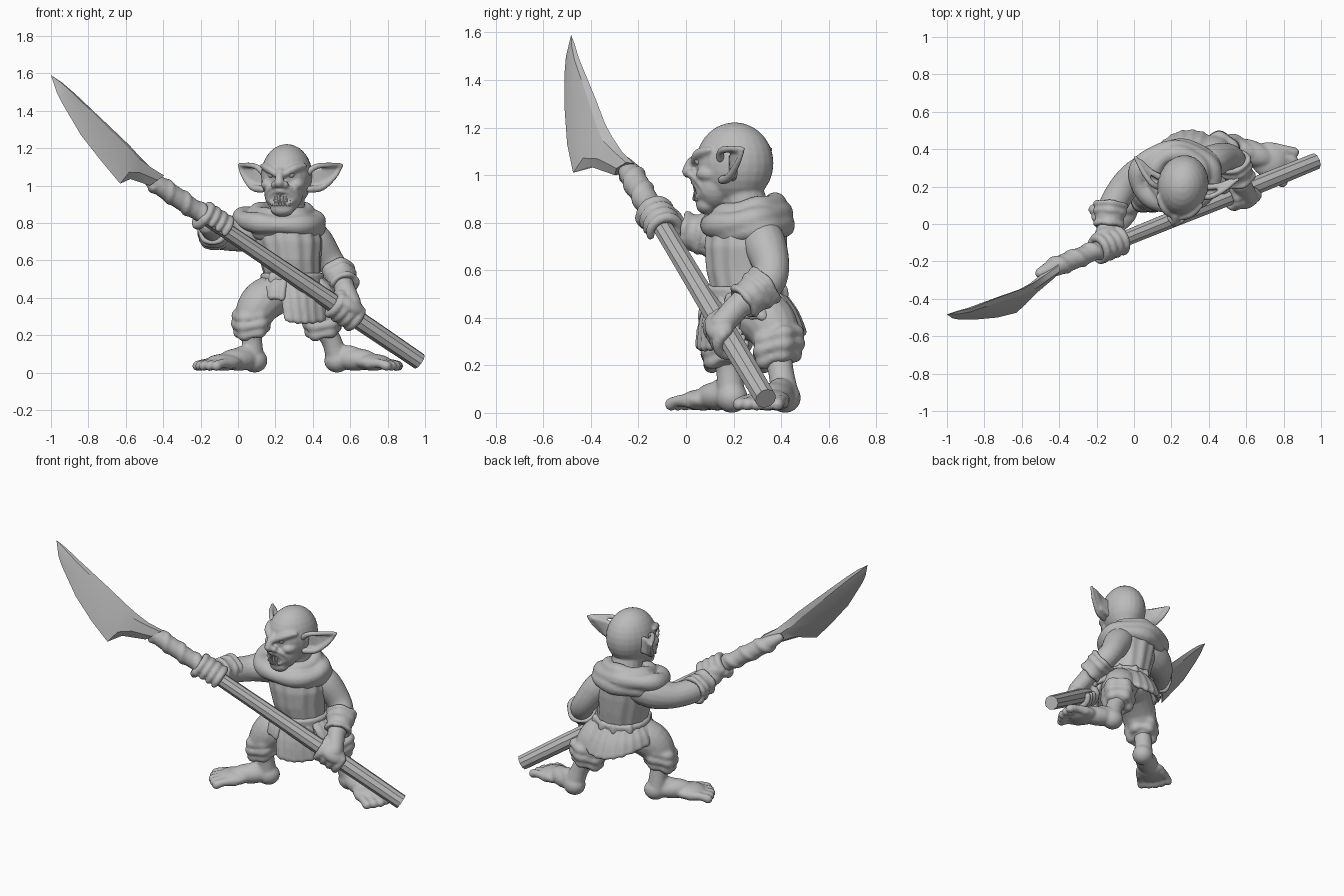
import bpy, bmesh, math
from math import sin, cos, pi, radians
from mathutils import Vector as V, Matrix

cube = bpy.data.objects.get("Cube")
if cube:
    bpy.data.objects.remove(cube, do_unlink=True)

mat = bpy.data.materials.new("stone grey")
mat.use_nodes = True
GREY = (0.5, 0.5, 0.5, 1)
mat.diffuse_color = GREY
mat.node_tree.nodes["Principled BSDF"].inputs["Base Color"].default_value = GREY


def finish(name, bm, voxel=0.0, angle=40, matrix=None):
    """Turn a bmesh into an object; a voxel size fuses its overlapping pieces."""
    if matrix:
        bm.transform(matrix)
    bmesh.ops.recalc_face_normals(bm, faces=bm.faces)
    me = bpy.data.meshes.new(name)
    bm.to_mesh(me)
    bm.free()
    me.materials.append(mat)
    me.polygons.foreach_set("use_smooth", [True] * len(me.polygons))
    me.set_sharp_from_angle(angle=radians(angle))
    ob = bpy.data.objects.new(name, me)
    bpy.context.collection.objects.link(ob)
    if voxel:
        r = ob.modifiers.new("fuse", 'REMESH')
        r.mode, r.voxel_size, r.use_smooth_shade = 'VOXEL', voxel, True
        s = ob.modifiers.new("soften", 'SMOOTH')
        s.factor, s.iterations = 0.5, 3


def skin(bm, rings):
    """Join equal rings of points into a capped skin."""
    rows = [[bm.verts.new(p) for p in ring] for ring in rings]
    n = len(rows[0])
    for a, b in zip(rows, rows[1:]):
        for i in range(n):
            bm.faces.new((a[i], a[(i + 1) % n], b[(i + 1) % n], b[i]))
    bm.faces.new(rows[0])
    bm.faces.new(rows[-1])


def blob(bm, c, r, rot=None, n=24):
    """Ellipsoid with radii r."""
    r = r if isinstance(r, tuple) else (r, r, r)
    m = Matrix.Translation(c) @ (rot or Matrix()) @ Matrix.Diagonal((*r, 1))
    lats = [pi * (k + .15) / 14.3 - pi / 2 for k in range(15)]
    skin(bm, [[m @ V((cos(t) * cos(2 * pi * i / n), cos(t) * sin(2 * pi * i / n), sin(t)))
               for i in range(n)] for t in lats])


def tube(bm, pts, n=16, sub=4, round_ends=True):
    """Smooth tapered tube through (x, y, z, radius) points."""
    P = [V(p) for p in pts]
    path = []
    for i in range(len(P) - 1):
        a, b, c, d = P[max(i - 1, 0)], P[i], P[i + 1], P[min(i + 2, len(P) - 1)]
        for k in range(sub):
            t = k / sub
            path.append(b + (c - a) * t / 2 + (a * 2 - b * 5 + c * 4 - d) * t * t / 2
                        + (b * 3 - a - c * 3 + d) * t ** 3 / 2)
    path.append(P[-1])
    rings, u, dirs = [], None, []
    for i, p in enumerate(path):
        t = (path[min(i + 1, len(path) - 1)] - path[max(i - 1, 0)]).to_3d().normalized()
        u = (u - t * u.dot(t)).normalized() if u else t.orthogonal().normalized()
        w = t.cross(u)
        dirs.append(t)
        rings.append([p.to_3d() + (u * cos(2 * pi * j / n) + w * sin(2 * pi * j / n)) * p.w
                      for j in range(n)])
    if round_ends:
        def cap(ring, p, t):
            c = p.to_3d()
            return [[c + t * p.w * sin(a) + (q - c) * cos(a) for q in ring] for a in (.5, 1, 1.4)]
        rings = cap(rings[0], P[0], -dirs[0])[::-1] + rings + cap(rings[-1], P[-1], dirs[-1])
    skin(bm, rings)


def ring(bm, c, rx, ry, r, tilt=(0, 0), wave=0, axis=None):
    """Closed roll of cloth; tilt raises it toward +x and +y."""
    q = V(axis).to_track_quat('Z', 'Y') if axis else None
    pts = []
    for i in range(25):
        a = 2 * pi * i / 24
        p = V((rx * cos(a), ry * sin(a), tilt[0] * cos(a) + tilt[1] * sin(a)))
        if q:
            p = q @ p
        pts.append((*(V(c) + p), r * (1 + wave * sin(a * 5))))
    tube(bm, pts, n=12, sub=2, round_ends=False)


# Polearm: shaft, binding and blade
BUTT, NECK = V((.97, .335, .06)), V((-.42, -.23, 1.0))
AXIS = (NECK - BUTT).normalized()


def on_shaft(x):
    return BUTT.lerp(NECK, (x - BUTT.x) / (NECK.x - BUTT.x))


bm = bmesh.new()
tube(bm, [(*on_shaft(x), r) for x, r in ((.97, .046), (.6, .05), (.2, .045), (-.2, .042), (-.42, .04))],
     n=10, round_ends=False)
finish("shaft", bm, angle=30)

bm = bmesh.new()
u = AXIS.orthogonal().normalized()
w = AXIS.cross(u)
tube(bm, [(*on_shaft(x), r) for x, r in ((-.18, .046), (-.3, .052), (-.42, .05), (-.5, .03))])
tube(bm, [(*(on_shaft(-.18 - .0085 * i) + (u * cos(i * .6) + w * sin(i * .6)) * .03), .03)
          for i in range(32)], n=10, sub=3)
finish("binding", bm, .009)

bm = bmesh.new()
TIP = V((-1, -.483, 1.59))
edges = [((-.94, -.468, 1.55), (-.97, -.505, 1.5)), ((-.87, -.45, 1.49), (-.94, -.51, 1.44)),
         ((-.69, -.38, 1.32), (-.84, -.51, 1.27)), ((-.58, -.34, 1.215), (-.73, -.5, 1.13)),
         ((-.53, -.31, 1.16), (-.63, -.475, 1.01)), ((-.47, -.27, 1.1), (-.575, -.4, 1.035)),
         ((-.4, -.22, 1.05), (-.47, -.3, 1.0))]
rows = []
for i, (a, b) in enumerate(edges):
    a, b = V(a), V(b)
    nrm = AXIS.cross(b - a).normalized() * (.01 + .003 * i)
    rows.append([a, a.lerp(b, .15) + nrm, a.lerp(b, .65) + nrm, b, a.lerp(b, .65) - nrm, a.lerp(b, .15) - nrm])
skin(bm, [[TIP + (p - TIP) * .02 for p in rows[0]]] + rows)
finish("blade", bm, angle=25)

# Head, modelled facing -y about its own centre and then turned
HEAD = Matrix.Translation((.26, .2, 1.05)) @ Matrix.Rotation(radians(-12), 4, 'Z')
bm = bmesh.new()
blob(bm, (0, .005, 0), (.137, .165, .172))
blob(bm, (0, -.075, -.09), (.105, .09, .11))
blob(bm, (0, -.11, -.175), (.065, .05, .042))
tube(bm, [(0, -.155, .03, .018), (0, -.185, 0, .02), (0, -.195, -.035, .027)])
tube(bm, [(0, .03, -.1, .09), (-.01, .06, -.22, .1)])
for s in (-1, 1):
    blob(bm, (s * .075, -.085, -.045), (.045, .06, .035))
    blob(bm, (s * .028, -.178, -.045), .02)
    tube(bm, [(s * .115, -.08, .055, .014), (s * .07, -.135, .04, .022), (s * .015, -.17, .005, .014)])
    tube(bm, [(s * .03, -.175, -.05, .01), (s * .075, -.135, -.08, .012), (s * .085, -.1, -.13, .01)])
    tube(bm, [(0, -.172, -.078, .014), (s * .04, -.155, -.085, .014), (s * .068, -.125, -.125, .012)])
    tube(bm, [(0, -.155, -.15, .014), (s * .04, -.145, -.145, .014), (s * .068, -.125, -.125, .012)])
finish("head", bm, .008, matrix=HEAD)

bm = bmesh.new()
for s in (-1, 1):
    blob(bm, (s * .052, -.136, .01), .02)
finish("eyes", bm, matrix=HEAD)

bm = bmesh.new()
for i in range(-3, 4):
    y, long = -.168 + abs(i) * .007, .045 if abs(i) == 2 else .03
    for z, way in ((-.085, -1), (-.15, 1)):
        tube(bm, [(i * .016, y, z, .009), (i * .016, y, z + way * long, .003)], n=8, sub=1)
finish("teeth", bm, matrix=HEAD)

for s, side in ((1, "left"), (-1, "right")):
    bm = bmesh.new()
    tip = (s * .28, .1, .06, .01)
    tube(bm, [(s * .12, -.03, .015, .018), (s * .16, -.02, .05, .016), (s * .22, .03, .06, .014), tip])
    tube(bm, [tip, (s * .25, .07, 0, .013), (s * .19, .02, -.06, .018), (s * .13, -.02, -.07, .02)])
    for k in range(9):
        f = k / 8
        tube(bm, [(s * .11, .02, .02 - .08 * f, .018), (s * .18, .04, .035 - .08 * f, .016),
                  (s * (.25 - .06 * f), .085 - .05 * f, .05 - .1 * f, .014)], n=10)
    finish(side + "_ear", bm, .008, matrix=HEAD)


# Tunic with vertical folds
bm = bmesh.new()
rings = []
for z, cx, cy, rx, ry in ((.44, .29, .26, .155, .145), (.52, .29, .255, .15, .15), (.6, .28, .25, .16, .165),
                          (.7, .27, .25, .18, .172), (.8, .25, .255, .18, .165), (.87, .24, .25, .1, .1)):
    ring_pts = []
    for i in range(96):
        a = 2 * pi * i / 96
        k = 1 + .03 * sin(13 * a)
        ring_pts.append(V((cx + rx * k * cos(a), cy + ry * k * sin(a), z)))
    rings.append(ring_pts)
skin(bm, rings)
finish("tunic", bm, .01)


# Skirt panels: side-by-side folds hanging from the belt, swept over an angle range
def panel(name, start, end, count, bottom):
    bm = bmesh.new()
    for i in range(count):
        f = i / (count - 1)
        a = radians(start + (end - start) * f)
        top = V((.29 + .15 * cos(a), .255 + .145 * sin(a), .5))
        low = V(bottom(f, a))
        mid = top.lerp(low, .5) + V((cos(a), sin(a), 0)) * .012
        r = .02 if i % 2 else .015
        tube(bm, [(*top, r), (*mid, r), (*low, r)], n=10, sub=3)
    finish(name, bm, .009)


panel("front_flap", -110, -35, 11,
      lambda f, a: (.26 + .2 * f, .055 + .1 * f * f, .29 - .015 * sin(pi * f)))
panel("front_skirt", -165, -105, 8,
      lambda f, a: (.29 + .21 * cos(a), .25 + .19 * sin(a), .42 - .02 * f))
panel("back_skirt", -30, 190, 33,
      lambda f, a: (.3 + .22 * cos(a), .26 + (.19 + .04 * sin(a)) * sin(a),
                    .41 - .07 * max(0, sin(a)) ** 2))

# Belt with loops
bm = bmesh.new()
for dz in (-.015, .015):
    ring(bm, (.29, .255, .5 + dz), .155, .152, .018)
for a in (-130, -75, 40, 75, 105, 140):
    a = radians(a)
    blob(bm, (.29 + .17 * cos(a), .255 + .165 * sin(a), .5), (.018, .018, .042))
finish("belt", bm, .009)

# Cowl of rolled cloth
bm = bmesh.new()
ring(bm, (.22, .25, .815), .2, .145, .052, (-.01, .025), .1)
ring(bm, (.235, .26, .855), .13, .115, .045, (0, .025), .1)
ring(bm, (.25, .275, .77), .17, .13, .05, (0, .02), .1)
blob(bm, (.235, .26, .81), (.17, .13, .06))
finish("cowl", bm, .01)


# Arms with bracers, and fists around the shaft
def arm(side, pts, bracer):
    bm = bmesh.new()
    tube(bm, pts)
    finish(side + "_arm", bm, .01)
    bm = bmesh.new()
    a, b = V(bracer[0]), V(bracer[1])
    tube(bm, [(*a, .085), (*a.lerp(b, .5), .08), (*b, .075)], round_ends=False)
    for f, r in ((0, .08), (.35, .076), (.95, .07)):
        ring(bm, a.lerp(b, f), r, r, .015, axis=b - a, wave=.2)
    finish(side + "_bracer", bm, .009)


def fist(side, x, toward, wrist):
    bm = bmesh.new()
    c = on_shaft(x)
    p = (V(toward) - AXIS * V(toward).dot(AXIS)).normalized()
    q = p.cross(AXIS)
    basis = Matrix((AXIS, p, q)).transposed().to_4x4()
    blob(bm, c + p * .055 + q * .015, (.085, .042, .06), basis)
    tube(bm, [(*wrist, .055), (*(c + p * .06), .052)])
    for k in range(4):
        o = c + AXIS * (.044 * (k - 1.5))
        tube(bm, [(*(o + (p * cos(a) + q * sin(a)) * .063), .026 - .0015 * i)
                  for i, a in enumerate((.3, 1, 1.8, 2.6, 3.4, 4.0))], n=10, sub=3)
    tube(bm, [(*(c + AXIS * .07 + (p * cos(a) - q * sin(a)) * .062), .025) for a in (.2, .9, 1.6, 2.3)])
    finish(side + "_hand", bm, .008)


arm("right", [(.13, .29, .76, .095), (.04, .26, .745, .1), (-.05, .2, .73, .08), (-.12, .08, .74, .075),
              (-.14, -.03, .765, .055)], ((-.125, .1, .745), (-.135, -.01, .765)))
fist("right", -.13, (0, .7, -.5), (-.14, -.02, .765))
arm("left", [(.36, .31, .76, .085), (.42, .335, .7, .09), (.49, .36, .6, .075), (.535, .33, .53, .07),
             (.57, .22, .45, .055)], ((.535, .33, .535), (.57, .24, .465)))
fist("left", .57, (.2, -.45, .8), (.57, .22, .45))


# Trousers, legs and feet
def leg(side, trouser, cuff, shin, heel, angle):
    bm = bmesh.new()
    blob(bm, (.29, .27, .42), (.14, .13, .09))
    tube(bm, trouser)
    c = V(cuff)
    for dz, r in ((-.025, .07), (.02, .083), (.065, .08)):
        ring(bm, c + V((0, 0, dz)), r, r, .028, (.015, .02), .25)
    finish(side + "_trouser", bm, .01)
    bm = bmesh.new()
    blob(bm, (-.005, 0, .064), (.07, .066, .064))
    blob(bm, (.1, 0, .07), (.125, .068, .06))
    blob(bm, (.2, 0, .055), (.1, .095, .045))
    tube(bm, [(0, 0, .07, .062), (.06, 0, .1, .048), (.16, 0, .07, .04)])
    for k in range(5):
        y = .041 * (k - 2)
        out = .315 - .5 * abs(y) ** 1.3
        tube(bm, [(.2, y * .8, .05, .032), (out - .03, y, .05, .024), (out + .015, y * 1.05, .036, .028)])
    bm.transform(Matrix.Translation((*heel, 0)) @ Matrix.Rotation(radians(angle), 4, 'Z'))
    tube(bm, [(*c, .062), *shin])
    finish(side + "_foot", bm, .009)


leg("right", [(.22, .25, .43, .11), (.13, .19, .38, .115), (.08, .165, .3, .1), (.075, .165, .25, .075)],
    (.075, .165, .25), [(.075, .18, .18, .054), (.08, .19, .08, .06)], (.085, .19), 216)
leg("left", [(.36, .28, .43, .12), (.41, .35, .38, .115), (.44, .38, .31, .1), (.46, .385, .25, .075)],
    (.455, .385, .25), [(.5, .4, .17, .054), (.53, .415, .08, .06)], (.535, .415), -21)
